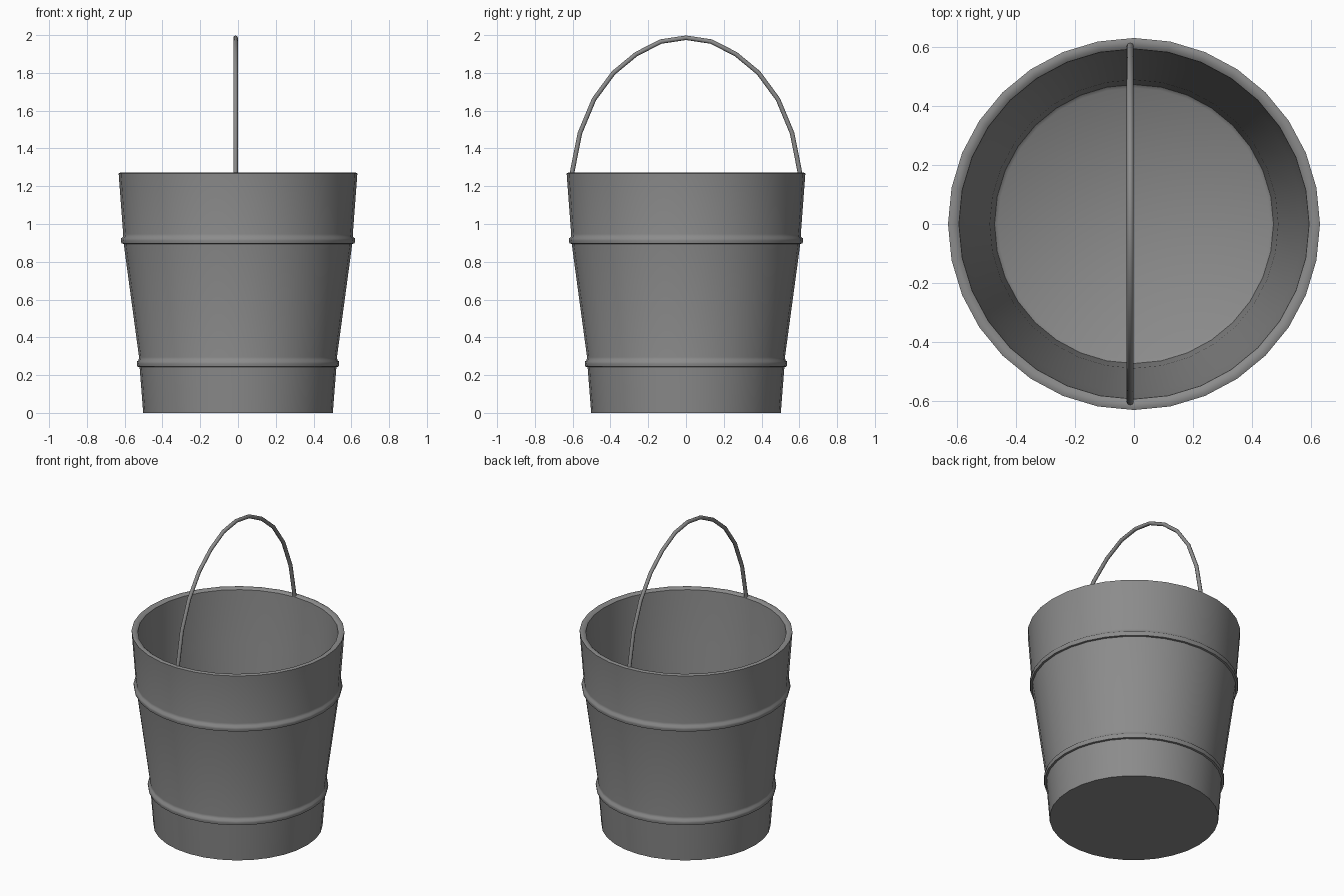
import bpy, bmesh, math

old = bpy.data.objects.get("Cube")
if old:
    bpy.data.objects.remove(old, do_unlink=True)

SIDES = 32


def make_material(name, rgb):
    mat = bpy.data.materials.new(name)
    mat.use_nodes = True
    colour = (*rgb, 1.0)
    mat.diffuse_color = colour
    mat.node_tree.nodes["Principled BSDF"].inputs["Base Color"].default_value = colour
    return mat


metal = make_material("grey metal", (0.26, 0.26, 0.26))


def finish(obj, angle):
    obj.data.materials.append(metal)
    bpy.ops.object.select_all(action="DESELECT")
    obj.select_set(True)
    bpy.context.view_layer.objects.active = obj
    bpy.ops.object.shade_smooth_by_angle(angle=math.radians(angle))


def lathe(name, profile, angle=45):
    """Revolve (radius, z) points around z and cap both open ends."""
    bm = bmesh.new()
    rings = []
    for r, z in profile:
        rings.append([bm.verts.new((r * math.cos(math.tau * i / SIDES),
                                    r * math.sin(math.tau * i / SIDES), z))
                      for i in range(SIDES)])
    for a, b in zip(rings, rings[1:]):
        for i in range(SIDES):
            j = (i + 1) % SIDES
            bm.faces.new((a[i], a[j], b[j], b[i]))
    bm.faces.new(list(reversed(rings[0])))
    bm.faces.new(rings[-1])
    bmesh.ops.recalc_face_normals(bm, faces=bm.faces)
    mesh = bpy.data.meshes.new(name)
    bm.to_mesh(mesh)
    bm.free()
    obj = bpy.data.objects.new(name, mesh)
    bpy.context.collection.objects.link(obj)
    finish(obj, angle)
    return obj


def band(r, z):
    """Profile points of a raised hoop rolled into the wall."""
    return [(r, z - 0.017), (r + 0.012, z - 0.015), (r + 0.015, z),
            (r + 0.014, z + 0.012), (r + 0.005, z + 0.02), (r + 0.003, z + 0.035)]


# Bucket: outer wall with two hoops, rolled rim, inner wall and floor
outer = [(0.502, 0.0)] + band(0.521, 0.26) + band(0.605, 0.912) + [(0.632, 1.268)]
rim = [(0.622, 1.272), (0.606, 1.27), (0.595, 1.262)]
inner = [(0.572, 0.92), (0.49, 0.26), (0.474, 0.05), (0.462, 0.04)]
lathe("bucket_body", outer + rim + inner)

# Handle: faceted wire bail from rim to rim
half = [(0.605, 1.262), (0.562, 1.48), (0.487, 1.66), (0.384, 1.80),
        (0.263, 1.90), (0.132, 1.966)]
path = [(-y, z) for y, z in half] + [(0.0, 1.986)] + half[::-1]
curve = bpy.data.curves.new("handle", "CURVE")
curve.dimensions = "3D"
curve.bevel_depth = 0.012
curve.bevel_resolution = 2
curve.use_fill_caps = True
spline = curve.splines.new("POLY")
spline.points.add(len(path) - 1)
for point, (y, z) in zip(spline.points, path):
    point.co = (-0.013, y, z, 1.0)
handle = bpy.data.objects.new("handle", curve)
bpy.context.collection.objects.link(handle)
bpy.ops.object.select_all(action="DESELECT")
handle.select_set(True)
bpy.context.view_layer.objects.active = handle
bpy.ops.object.convert(target="MESH")
finish(bpy.context.view_layer.objects.active, 60)
